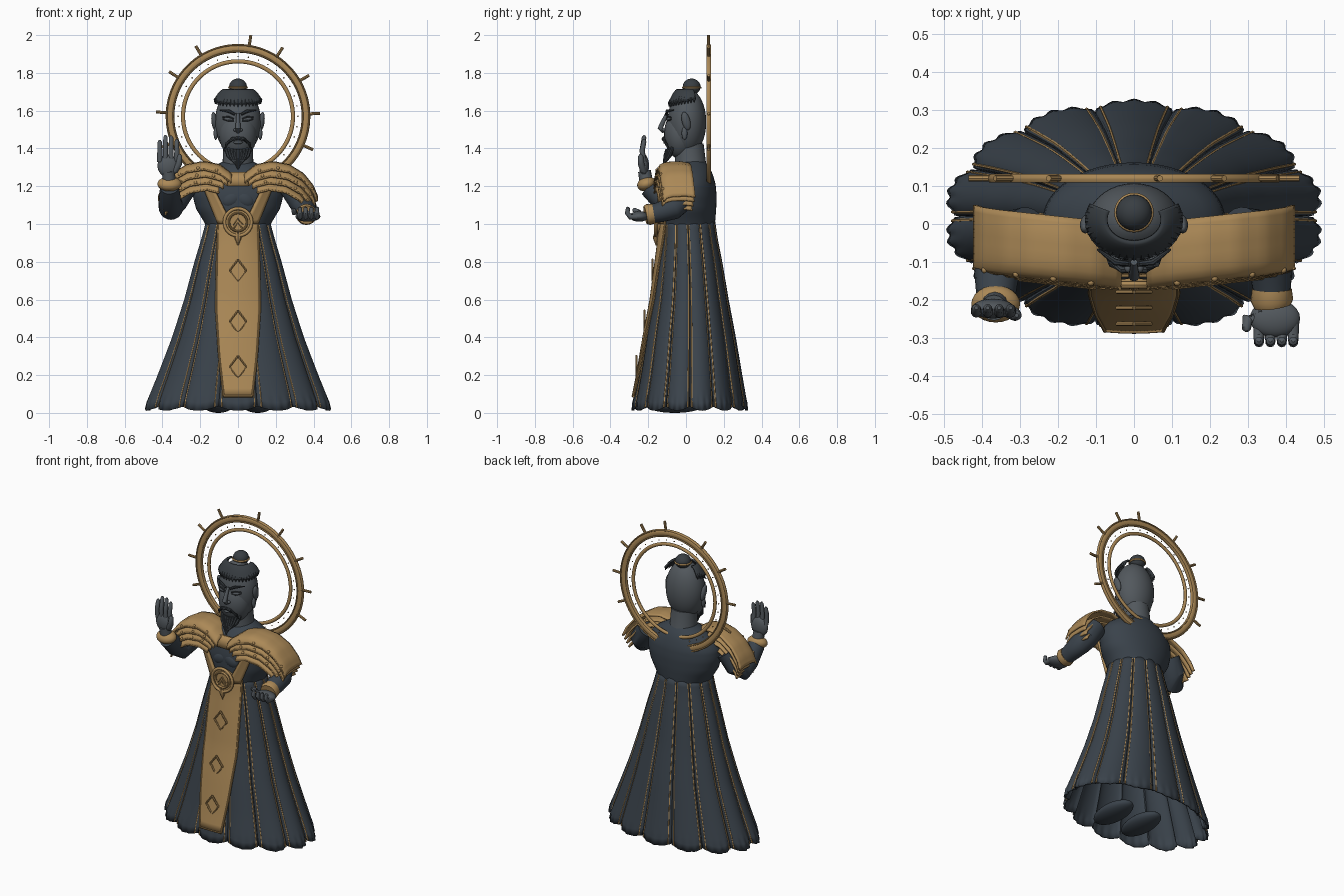
import bpy, bmesh, math
from mathutils import Vector, Euler
from math import sin, cos, pi, radians, sqrt

if "Cube" in bpy.data.objects:
    bpy.data.objects.remove(bpy.data.objects["Cube"])

def material(name, c):
    m = bpy.data.materials.new(name)
    m.diffuse_color = (*c, 1)
    m.use_nodes = True
    m.node_tree.nodes["Principled BSDF"].inputs["Base Color"].default_value = m.diffuse_color
    return m
GOLD = material("gold", (0.41, 0.25, 0.095))
ROBE = material("dark_cloth", (0.042, 0.055, 0.07))
SKIN = material("grey_stone", (0.085, 0.098, 0.11))
HAIR = material("dark_hair", (0.04, 0.048, 0.055))

def finish(name, bm, mat, thick=0):
    bmesh.ops.recalc_face_normals(bm, faces=bm.faces)
    me = bpy.data.meshes.new(name)
    bm.to_mesh(me); bm.free()
    ob = bpy.data.objects.new(name, me)
    bpy.context.collection.objects.link(ob)
    me.materials.append(mat)
    if thick:
        s = ob.modifiers.new("thickness", 'SOLIDIFY')
        s.thickness, s.offset = thick, 0
    bpy.ops.object.select_all(action='DESELECT')
    ob.select_set(True)
    bpy.context.view_layer.objects.active = ob
    bpy.ops.object.shade_smooth_by_angle(angle=radians(40))
    return ob

def surf(name, f, nu, nv, mat, thick=0, closed=False):
    """Grid sheet from f(u, v), optionally closed around u."""
    bm = bmesh.new()
    cols = nu if closed else nu + 1
    g = [[bm.verts.new(f(i / nu, j / nv)) for i in range(cols)] for j in range(nv + 1)]
    for j in range(nv):
        for i in range(nu):
            k = (i + 1) % cols
            bm.faces.new((g[j][i], g[j][k], g[j + 1][k], g[j + 1][i]))
    return finish(name, bm, mat, thick)

def lerp(tab, x):
    """Linear lookup in rows (key, values...)."""
    for a, b in zip(tab, tab[1:]):
        if x <= b[0]:
            break
    t = (x - a[0]) / (b[0] - a[0])
    return [p + (q - p) * t for p, q in zip(a[1:], b[1:])]

def tube(name, pts, radii, mat, n=10):
    """Round capped tube along points with a radius at each."""
    if not isinstance(radii, (list, tuple)):
        radii = [radii] * len(pts)
    P = [Vector(p) for p in pts]
    bm, rings = bmesh.new(), []
    for i, p in enumerate(P):
        d = (P[min(i + 1, len(P) - 1)] - P[max(i - 1, 0)]).normalized()
        a = d.cross(Vector((1, 0, 0)) if abs(d.x) < .8 else Vector((0, 1, 0))).normalized()
        b = d.cross(a)
        rings.append([bm.verts.new(p + (a * cos(t) + b * sin(t)) * radii[i])
                      for t in (2 * pi * k / n for k in range(n))])
    for r, s in zip(rings, rings[1:]):
        for k in range(n):
            bm.faces.new((r[k], r[(k + 1) % n], s[(k + 1) % n], s[k]))
    bm.faces.new(rings[0]); bm.faces.new(rings[-1])
    return finish(name, bm, mat)

def ball(name, loc, size, mat, rot=(0, 0, 0), seg=24):
    bm = bmesh.new()
    bmesh.ops.create_uvsphere(bm, u_segments=seg, v_segments=max(6, seg * 2 // 3), radius=1)
    e = Euler(rot).to_matrix()
    for v in bm.verts:
        v.co = e @ Vector((v.co.x * size[0], v.co.y * size[1], v.co.z * size[2])) + Vector(loc)
    return finish(name, bm, mat)

def ring(name, loc, R, rr, depth, mat, n=72, axis='y'):
    """Torus with an oval section facing front (y) or up (z)."""
    def f(u, v):
        r, h = R + rr * cos(2 * pi * v), depth * sin(2 * pi * v)
        x, w = r * cos(2 * pi * u), r * sin(2 * pi * u)
        return Vector(loc) + Vector((x, h, w) if axis == 'y' else (x, w, h))
    return surf(name, f, n, 10, mat, closed=True)

# Pleated skirt: z, half width, half depth, y centre
SK = [(0, .495, .302, .02), (.05, .49, .3, .02), (.2, .428, .272, .022), (.4, .35, .238, .022),
      (.6, .285, .2, .022), (.8, .23, .17, .018), (.92, .193, .15, .014), (1.02, .166, .14, .01)]
def skirt_pt(a, z, out=0):
    rx, ry, cy = lerp(SK, z)
    ruffle = .014 * cos(56 * a) * max(0, 1 - z / .08)
    m = 1 - (.085 - .03 * z) * (1 - abs(cos(7 * a)) ** .45) + out + ruffle * (out == 0)
    return Vector((rx * m * sin(a), cy + ry * m * cos(a), z))
def skirt(u, v):
    a = 2 * pi * u
    hem = .012 + .022 * (1 - abs(cos(7 * a)))
    return skirt_pt(a, hem + (1.02 - hem) * v)
surf("pleated_skirt", skirt, 336, 24, ROBE, .008, closed=True)
for i in range(14):
    for s in (-1, 1):
        a = 2 * pi * (i + .5) / 14 + s * .04
        tube("pleat_trim", [skirt_pt(a, .03 + .97 * k / 14, .006) for k in range(15)], .0045, GOLD, 6)
for s in (-1, 1):
    ball("foot", (s * .105, -.06, .042), (.08, .155, .042), ROBE)

# Torso
TO = [(.98, .165, .14, .01), (1.02, .185, .145, .01), (1.08, .222, .15, .01), (1.15, .24, .152, .01),
      (1.21, .236, .145, .012), (1.26, .2, .125, .018), (1.3, .14, .1, .025), (1.33, .08, .07, .03)]
def torso(u, v):
    z = .98 + .35 * v
    rx, ry, cy = lerp(TO, z)
    return Vector((rx * sin(2 * pi * u), cy + ry * cos(2 * pi * u), z))
surf("torso", torso, 48, 18, ROBE, closed=True)
tube("neck", [(0, .03, 1.24), (0, .025, 1.31), (0, .015, 1.42)], [.1, .082, .078], SKIN, 28)
for s in (-1, 1):
    ball("chest_fold", (s * .035, -.12, 1.13), (.055, .026, .04), ROBE, (0, s * .5, 0))

# Front hanging panel with diamond frames
PW = [(.09, .076), (.3, .1), (.55, .116), (.8, .112), (1.02, .105)]
def front_y(x, z):
    rx, ry, cy = lerp(SK, z)
    return cy - ry * sqrt(max(0, 1 - (x / rx) ** 2)) - .008
def panel(u, v):
    z = .09 + .93 * v
    x = (2 * u - 1) * lerp(PW, z)[0]
    return Vector((x, front_y(x, z), z))
surf("front_panel", panel, 16, 24, GOLD, .014)
for s in (0, 1):
    tube("panel_border", [panel(s, k / 20) + Vector((0, -.004, 0)) for k in range(21)], .006, GOLD, 8)
tube("panel_hem", [panel(k / 10, 0) for k in range(11)], .008, GOLD, 8)
for z in (.245, .485, .755):
    y = front_y(0, z) - .012
    c = [(0, y, z + .058), (.044, y, z), (0, y, z - .058), (-.044, y, z)]
    for p, q in zip(c, c[1:] + c[:1]):
        tube("diamond_frame", [p, q], .006, GOLD, 6)

# Collar straps, collar block and medallion
for s in (-1, 1):
    def strap(u, v, s=s):
        return Vector((s * (.035 + .1 * v + .07 * u * (1 - .3 * v)), -.152 + .012 * v + .03 * u, 1.0 + .2 * v))
    surf("collar_strap", strap, 4, 8, GOLD, .016)
surf("collar_block", lambda u, v: Vector((.11 * (u - .5), -.125 + .02 * v, 1.2 + .07 * v)), 4, 2, GOLD, .03)
tube("medallion_disc", [(0, -.12, 1.01), (0, -.158, 1.01)], .068, GOLD, 36)
for R, t in ((.072, .009), (.048, .006)):
    ring("medallion_ring", (0, -.16, 1.01), R, t, .01, GOLD, 40)
for dz in (0, -.022):
    tube("medallion_chevron", [(-.026, -.162, .995 + dz), (0, -.162, 1.028 + dz), (.026, -.162, .995 + dz)], .005, GOLD, 6)
tube("pendant", [(0, -.15, .945), (0, -.158, .925), (0, -.158, .885)], [.02, .018, .002], GOLD, 8)

# Layered shoulder plates
AR = [(0, .035, 1.262), (.17, .1, 1.308), (.35, .18, 1.325), (.55, .27, 1.308), (.72, .345, 1.262),
      (.87, .395, 1.2), (1, .418, 1.145)]
SEC = [(0, .05, -.006), (.3, 0, .004), (.62, -.07, 0), (.78, -.1, -.012), (1, -.116, -.042)]
for s in (-1, 1):
    for i in range(4):
        def plate(u, v, s=s, i=i):
            u = .07 * i + u * (1 - .1 * i)
            x, z = lerp(AR, u)
            y, dz = lerp(SEC, v)
            return Vector((s * (x - .006 * i), y - .05 * (1 - u) - .004 * i, z + dz * (1 - .4 * u) - .036 * i))
        surf("shoulder_plate", plate, 24, 10, GOLD, .011)
        tube("plate_rim", [plate(k / 20, 1) for k in range(21)], .006, GOLD, 6)
        if i < 3:
            for u in (.2, .42, .64, .86):
                ball("plate_stud", plate(u, .9) + Vector((0, -.005, 0)), (.009,) * 3, GOLD, seg=10)

# Arms with cuffs
tube("raised_sleeve", [(-.28, -.02, 1.2), (-.335, -.035, 1.12), (-.355, -.07, 1.09), (-.36, -.12, 1.12), (-.363, -.2, 1.195)],
     [.065, .068, .068, .06, .05], ROBE, 20)
tube("lower_sleeve", [(.28, -.02, 1.2), (.335, -.03, 1.12), (.355, -.07, 1.085), (.36, -.13, 1.065), (.362, -.19, 1.05)],
     [.065, .068, .063, .055, .048], ROBE, 20)
ball("raised_cuff", (-.363, -.21, 1.212), (.064, .05, .037), GOLD, (.35, 0, 0))
tube("lower_cuff", [(.362, -.17, 1.055), (.362, -.2, 1.05), (.364, -.215, 1.047)], [.052, .056, .049], GOLD, 20)

# Raised hand, palm forward
tube("raised_wrist", [(-.364, -.21, 1.22), (-.368, -.22, 1.28)], [.036, .034], SKIN, 14)
ball("raised_palm", (-.37, -.222, 1.308), (.056, .026, .06), SKIN)
for k, h in enumerate((1.445, 1.47, 1.468, 1.45)):
    x = -.414 + .03 * k
    tube("raised_finger", [(x, -.225, 1.33), (x, -.232, 1.39), (x, -.222, h - .012), (x, -.22, h)], [.015, .014, .012, .005], SKIN, 10)
tube("raised_thumb", [(-.335, -.225, 1.28), (-.312, -.238, 1.32), (-.308, -.24, 1.36), (-.308, -.24, 1.37)], [.018, .017, .013, .005], SKIN)

# Lower hand, palm up and cupped
ball("lower_palm", (.37, -.248, 1.04), (.066, .05, .028), SKIN)
for k in range(4):
    x = .328 + .03 * k
    tube("lower_finger", [(x, -.26, 1.038), (x, -.295, 1.038), (x, -.311, 1.058), (x, -.307, 1.085), (x, -.305, 1.09)],
         [.016, .015, .013, .011, .005], SKIN)
tube("lower_thumb", [(.33, -.235, 1.045), (.298, -.25, 1.06), (.295, -.275, 1.075), (.296, -.282, 1.078)], [.019, .016, .012, .005], SKIN)

# Head and face
ball("skull", (0, .005, 1.54), (.122, .102, .178), SKIN, seg=36)
ball("face", (0, -.03, 1.475), (.1, .086, .13), SKIN, seg=32)
tube("nose", [(0, -.1, 1.585), (0, -.122, 1.54), (0, -.136, 1.508), (0, -.115, 1.488)], [.009, .012, .015, .011], SKIN)
ball("mouth", (0, -.106, 1.432), (.026, .014, .009), SKIN)
for s in (-1, 1):
    ball("nostril", (s * .015, -.116, 1.498), (.01, .012, .009), SKIN, seg=12)
    ball("ear", (s * .126, .0, 1.545), (.015, .022, .05), SKIN, (.25, s * .1, 0))
    ball("ear_lobe", (s * .118, -.008, 1.48), (.011, .015, .035), SKIN)
    ball("eye", (s * .05, -.088, 1.555), (.026, .014, .01), SKIN, (0, s * -.12, s * .35))
    for dz in (.012, -.01):
        tube("eyelid", [(s * .022, -.1, 1.552 + dz * .4), (s * .05, -.1, 1.556 + dz), (s * .08, -.08, 1.56 + dz * .4)], .004, HAIR, 6)
    tube("eyebrow", [(s * .016, -.104, 1.58), (s * .05, -.1, 1.598), (s * .096, -.066, 1.603)], [.007, .009, .003], HAIR, 8)
    tube("moustache", [(0, -.118, 1.455), (s * .03, -.12, 1.45), (s * .06, -.105, 1.425), (s * .07, -.092, 1.395)], [.008, .01, .008, .002], HAIR, 8)
for k in range(-4, 5):
    t = k / 4
    tube("beard_lock", [(t * .066, -.1 + .03 * t * t, 1.395 + .012 * t * t), (t * .05, -.108 + .02 * t * t, 1.36),
                        (t * .012, -.12, 1.285 + .03 * abs(t))], [.009, .012, .003], HAIR, 8)

# Fringed hair crown, topknot and band
def crown(u, v):
    a = (u - .5) * radians(230)
    rx, ry = .07 + .054 * v, .055 + .045 * v
    return Vector((rx * sin(a), .01 - ry * cos(a), 1.71 - .075 * v ** 1.6 + .018 * (1 - cos(a)) * v))
surf("hair_crown", crown, 48, 6, HAIR, .01)
for k in range(23):
    p, q = crown((k + .5) / 23, .5), crown((k + .5) / 23, .97)
    tube("hair_lock", [p, q, q + Vector((0, 0, -.018))], [.005, .008, .002], HAIR, 6)
ball("topknot", (0, .03, 1.727), (.047, .047, .043), HAIR)
ring("topknot_band", (0, .03, 1.722), .046, .006, .006, GOLD, 32, 'z')

# Halo rings, beads and spikes
HC = Vector((0, .12, 1.57))
ring("halo_outer_ring", HC, .36, .019, .009, GOLD, 96)
for R in (.342, .378):
    ring("halo_edge", HC, R, .005, .012, GOLD, 96)
ring("halo_inner_ring", HC, .291, .011, .009, GOLD, 96)
for k in range(36):
    a = 2 * pi * k / 36
    ball("halo_bead", HC + Vector((sin(a), 0, cos(a))) * .317, (.004,) * 3, GOLD, seg=8)
for a in (9, 33, 60, 88, 114, -31, -57, -87, -112):
    d = Vector((sin(radians(a)), 0, cos(radians(a))))
    tube("halo_spike", [HC + d * .365, HC + d * .435], .008, GOLD, 8)
